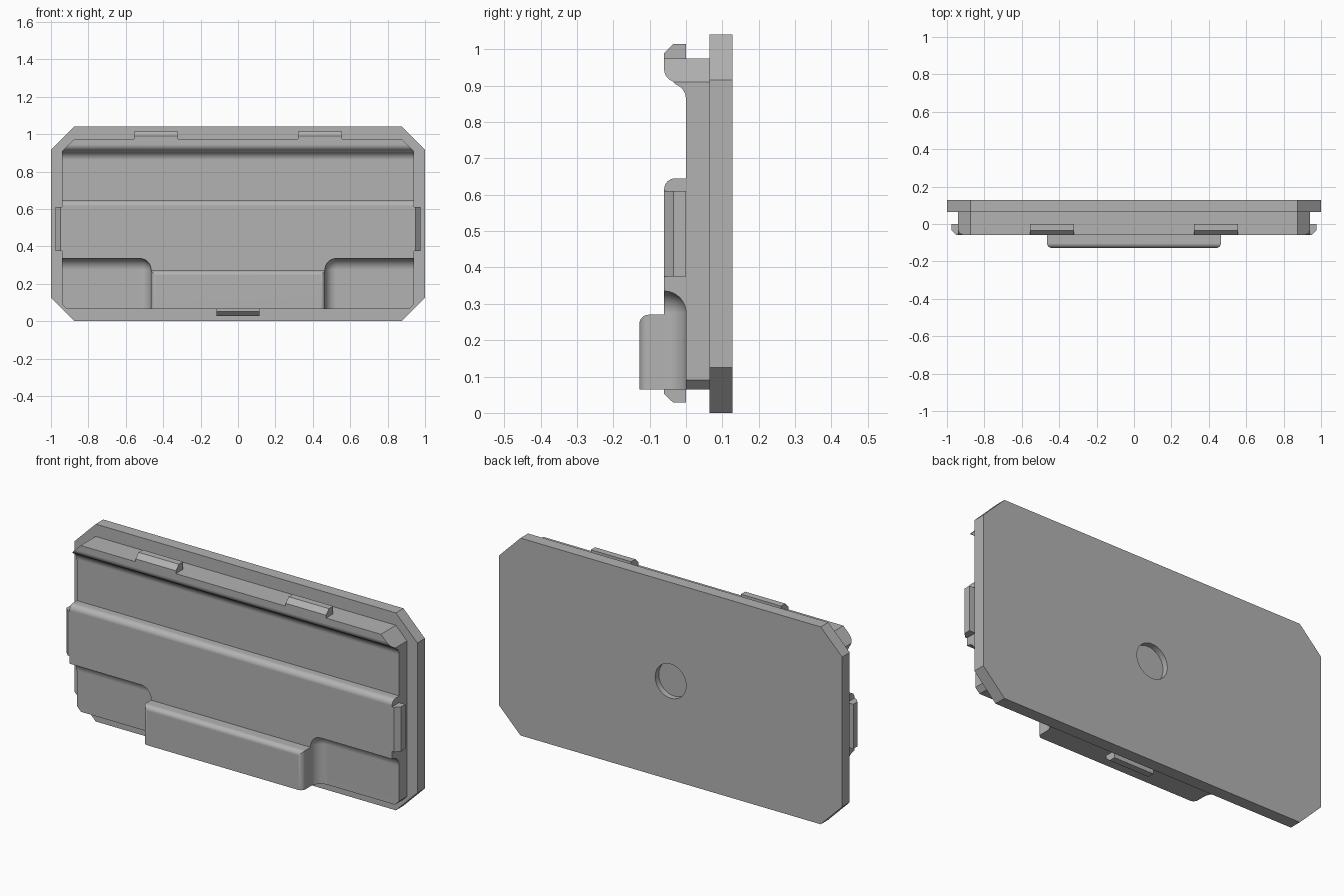
import bpy, bmesh
from math import radians, sin, cos

if "Cube" in bpy.data.objects:
    bpy.data.objects.remove(bpy.data.objects["Cube"], do_unlink=True)

grey = bpy.data.materials.new("plain grey")
grey.use_nodes = True
colour = (0.45, 0.45, 0.45, 1)
grey.diffuse_color = colour
grey.node_tree.nodes["Principled BSDF"].inputs["Base Color"].default_value = colour


def arc(cu, cv, r, start, end, steps=10):
    angles = [radians(start + (end - start) * i / steps) for i in range(steps + 1)]
    return [(cu + r * cos(a), cv + r * sin(a)) for a in angles]


def loft(name, loops):
    """Solid through a stack of matching closed loops."""
    bm = bmesh.new()
    rings = [[bm.verts.new(p) for p in loop] for loop in loops]
    n = len(rings[0])
    bm.faces.new(rings[0])
    bm.faces.new(rings[-1])
    for a, b in zip(rings, rings[1:]):
        for i in range(n):
            j = (i + 1) % n
            bm.faces.new((a[i], a[j], b[j], b[i]))
    bmesh.ops.recalc_face_normals(bm, faces=bm.faces)
    mesh = bpy.data.meshes.new(name)
    bm.to_mesh(mesh)
    bm.free()
    mesh.materials.append(grey)
    obj = bpy.data.objects.new(name, mesh)
    bpy.context.collection.objects.link(obj)
    return obj


def prism(name, points, axis, lo, hi):
    place = {"x": lambda u, v, w: (w, u, v),
             "y": lambda u, v, w: (u, w, v),
             "z": lambda u, v, w: (u, v, w)}[axis]
    return loft(name, [[place(u, v, w) for u, v in points] for w in (lo, hi)])


def activate(obj):
    bpy.ops.object.select_all(action="DESELECT")
    obj.select_set(True)
    bpy.context.view_layer.objects.active = obj


def cut(obj, cutter, operation="DIFFERENCE"):
    cutter.hide_render = True
    mod = obj.modifiers.new("cut", "BOOLEAN")
    mod.operation, mod.object, mod.solver = operation, cutter, "EXACT"
    activate(obj)
    bpy.ops.object.modifier_apply(modifier=mod.name)
    bpy.data.objects.remove(cutter, do_unlink=True)


def smooth(obj):
    activate(obj)
    bpy.ops.object.shade_smooth_by_angle(angle=radians(28))
    obj.modifiers.new("even normals", "WEIGHTED_NORMAL").keep_sharp = True


def chamfered(x, z0, z1, low, high):
    half = [(x - low, z0), (x, z0 + low), (x, z1 - high), (x - high, z1)]
    return half + [(-u, v) for u, v in reversed(half)]


# Back plate with a shallow round recess
plate = prism("back_plate", chamfered(1, 0, 1.04, 0.125, 0.125), "y", 0.065, 0.128)
cut(plate, prism("recess_cutter", arc(0, 0.52, 0.09, 0, 350, 35), "y", 0.098, 0.2))
smooth(plate)

# Body: one profile holding the top lip and the raised middle band
profile = [(0.08, 0.065), (0.08, 0.975), (-0.06, 0.975)]
profile += arc(-0.025, 0.945, 0.035, 180, 250)
profile += arc(-0.045, 0.862, 0.045, 70, 0)
profile += [(0, 0.645)] + arc(-0.03, 0.615, 0.03, 90, 180) + [(-0.06, 0.065)]
body = prism("front_body", profile, "x", -0.94, 0.94)
cut(body, prism("corner_cutter", chamfered(0.94, 0.065, 0.975, 0.025, 0.065),
                "y", -0.3, 0.3), "INTERSECT")

# Lower corner pockets with a coved edge
R = 0.06
CX, CZ = 0.525, 0.275
for side in (1, -1):
    loops = []
    for y, r in [(-0.2, R)] + [(-R + R * sin(radians(t)), max(R * cos(radians(t)), 0.001))
                               for t in range(0, 91, 9)]:
        outline = arc(CX, CZ, r, 180, 90, 8) + [(1.1, CZ + r), (1.1, -0.1), (CX - r, -0.1)]
        loops.append([(side * u, y, v) for u, v in outline])
    cut(body, loft("pocket_cutter", loops))
smooth(body)

# Raised block at the bottom centre, rounded on its front top and side edges
W, FRONT = 0.465, -0.128
block = prism("front_block", [(-W, 0.065), (W, 0.065), (W, 0.27), (-W, 0.27)], "y", FRONT, -0.03)
bm = bmesh.new()
bm.from_mesh(block.data)
edges = [e for e in bm.edges if all(abs(v.co.y - FRONT) < 0.001 for v in e.verts)
         and any(v.co.z > 0.2 for v in e.verts)]
bmesh.ops.bevel(bm, geom=edges, offset=0.025, segments=6, profile=0.5, affect="EDGES")
bm.to_mesh(block.data)
bm.free()
smooth(block)

# Snap clips on the sides, top and bottom
for side, label in ((1, "left"), (-1, "right")):
    clip = [(0.92, 0), (0.975, 0), (0.975, -0.035), (0.95, -0.06), (0.92, -0.06)]
    prism(label + "_side_clip", [(side * u, v) for u, v in clip], "z", 0.375, 0.61)
    top = [(0, 0.96), (0, 1.015), (-0.035, 1.015), (-0.06, 0.99), (-0.06, 0.96)]
    prism(label + "_top_clip", top, "x", side * 0.32, side * 0.555)
bottom = [(0, 0.08), (0, 0.028), (-0.035, 0.028), (-0.06, 0.052), (-0.06, 0.08)]
prism("bottom_clip", bottom, "x", -0.115, 0.115)
